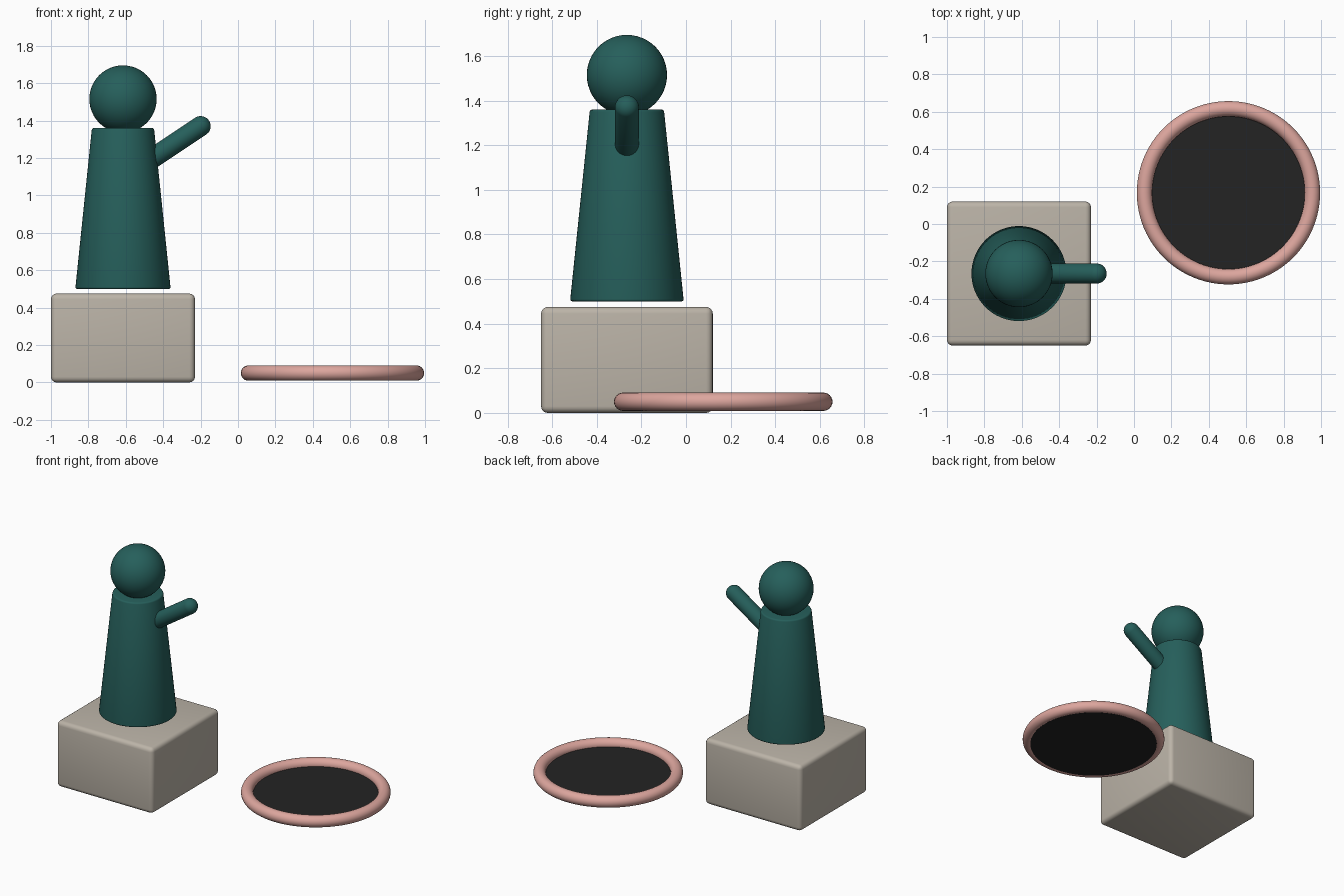
import bpy, bmesh, math
from mathutils import Vector

default = bpy.data.objects.get("Cube")
if default:
    bpy.data.objects.remove(default)


def material(name, rgb):
    m = bpy.data.materials.new(name)
    m.use_nodes = True
    m.diffuse_color = (*rgb, 1)
    m.node_tree.nodes["Principled BSDF"].inputs["Base Color"].default_value = (*rgb, 1)
    return m


teal = material("deep teal", (0.019, 0.115, 0.105))
stone = material("warm stone", (0.50, 0.455, 0.39))
pink = material("dusty pink", (0.72, 0.38, 0.34))
black = material("soft black", (0.017, 0.017, 0.017))


def finish(name, mat, bevel=0, segments=4):
    """Name and colour the active object, round its edges, smooth its shading."""
    ob = bpy.context.object
    ob.name = name
    ob.data.materials.append(mat)
    if bevel:
        mod = ob.modifiers.new("rounded edges", 'BEVEL')
        mod.width = bevel
        mod.segments = segments
        mod.limit_method = 'ANGLE'
        mod.angle_limit = math.radians(40)
        bpy.ops.object.modifier_apply(modifier=mod.name)
    bpy.ops.object.shade_smooth_by_angle(angle=math.radians(35))
    return ob


def capsule(name, start, end, radius, mat):
    """Round-ended rod between two points."""
    axis = Vector(end) - Vector(start)
    bm = bmesh.new()
    bmesh.ops.create_uvsphere(bm, u_segments=32, v_segments=17, radius=radius)
    for v in bm.verts:
        if v.co.z > 0:
            v.co.z += axis.length
    mesh = bpy.data.meshes.new(name)
    bm.to_mesh(mesh)
    bm.free()
    ob = bpy.data.objects.new(name, mesh)
    bpy.context.collection.objects.link(ob)
    ob.location = start
    ob.rotation_euler = axis.to_track_quat('Z', 'Y').to_euler()
    bpy.ops.object.select_all(action='DESELECT')
    ob.select_set(True)
    bpy.context.view_layer.objects.active = ob
    return finish(name, mat)


fx, fy = -0.615, -0.265    # centre of the figure
rx, ry = 0.505, 0.167      # centre of the round mat

# Plinth
bpy.ops.mesh.primitive_cube_add(size=1, location=(fx, fy, 0.2375))
bpy.context.object.scale = (0.77, 0.77, 0.475)
bpy.ops.object.transform_apply(location=False, rotation=False, scale=True)
finish("plinth", stone, bevel=0.03)

# Figure: tapered robe, head and one raised arm
bpy.ops.mesh.primitive_cone_add(vertices=64, radius1=0.255, radius2=0.166,
                                depth=0.86, location=(fx, fy, 0.93))
finish("robe", teal, bevel=0.01, segments=3)

bpy.ops.mesh.primitive_uv_sphere_add(segments=48, ring_count=24, radius=0.18,
                                     location=(fx, fy, 1.515))
finish("head", teal)

capsule("raised_arm", (-0.47, fy, 1.19), (-0.2, fy, 1.37), 0.054, teal)

# Ring with a dark disc filling its lower half
bpy.ops.mesh.primitive_torus_add(major_segments=96, minor_segments=24, major_radius=0.449,
                                 minor_radius=0.041, location=(rx, ry, 0.05))
finish("ring", pink)

bpy.ops.mesh.primitive_cylinder_add(vertices=96, radius=0.437, depth=0.035,
                                    location=(rx, ry, 0.0275))
finish("ring_disc", black)
